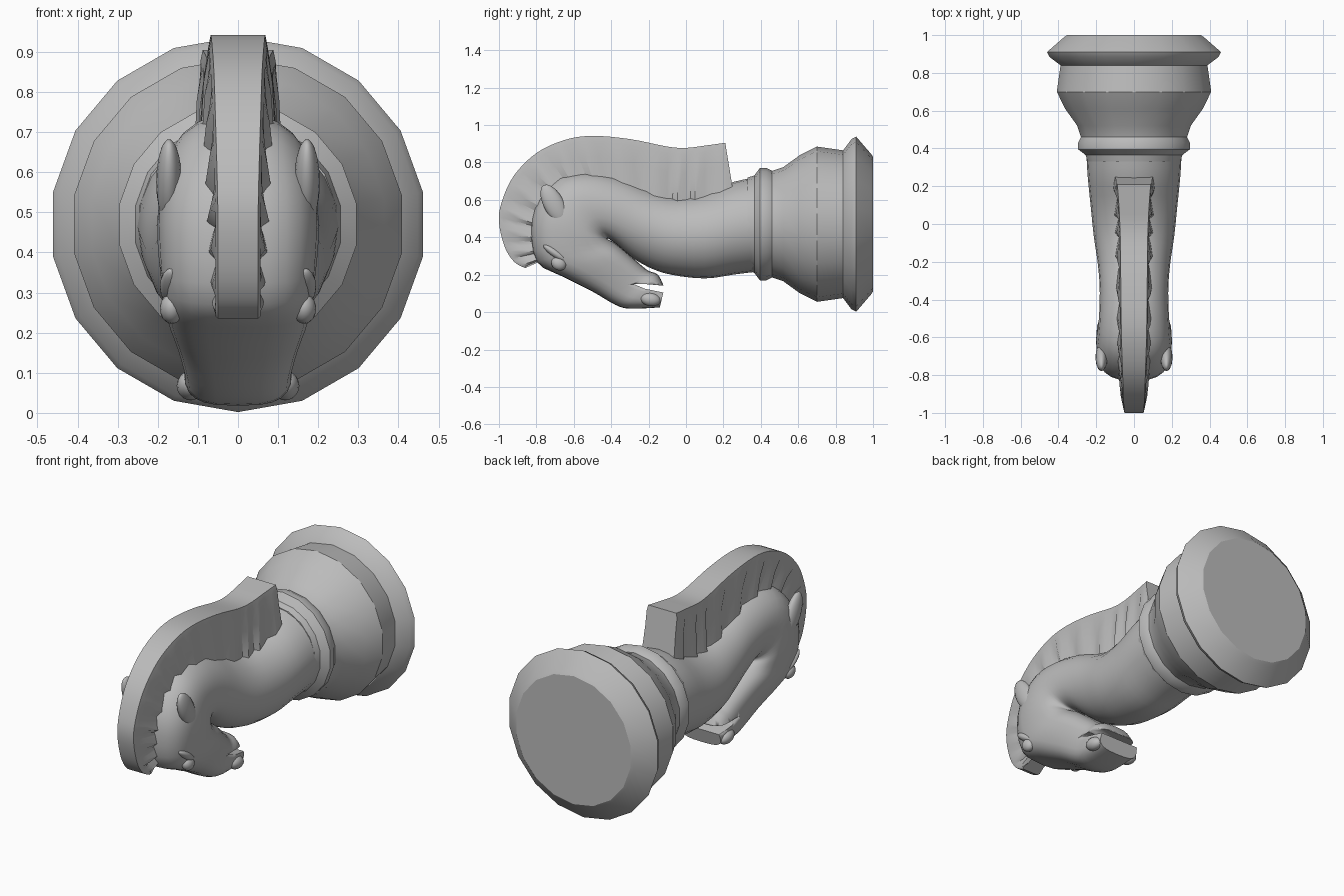
import bpy, bmesh, math
from mathutils import Vector

cube = bpy.data.objects.get("Cube")
if cube:
    bpy.data.objects.remove(cube)

grey = bpy.data.materials.new("stone grey")
grey.use_nodes = True
grey.diffuse_color = (0.5, 0.5, 0.5, 1)
grey.node_tree.nodes["Principled BSDF"].inputs["Base Color"].default_value = (0.5, 0.5, 0.5, 1)


def finish(name, bm, angle=35):
    bmesh.ops.recalc_face_normals(bm, faces=bm.faces)
    mesh = bpy.data.meshes.new(name)
    bm.to_mesh(mesh)
    bm.free()
    mesh.materials.append(grey)
    ob = bpy.data.objects.new(name, mesh)
    bpy.context.collection.objects.link(ob)
    bpy.ops.object.select_all(action='DESELECT')
    ob.select_set(True)
    bpy.context.view_layer.objects.active = ob
    bpy.ops.object.shade_smooth_by_angle(angle=math.radians(angle))
    return ob


def loft(name, rings, angle=35):
    """Bridge closed rings of points and cap both ends."""
    bm = bmesh.new()
    rows = [[bm.verts.new(p) for p in r] for r in rings]
    n = len(rows[0])
    for a, b in zip(rows, rows[1:]):
        for i in range(n):
            j = (i + 1) % n
            bm.faces.new((a[i], a[j], b[j], b[i]))
    bm.faces.new(rows[0])
    bm.faces.new(rows[-1])
    return finish(name, bm, angle)


def refine(rows, steps):
    """Catmull-Rom interpolation through rows of numbers."""
    out = []
    for k in range(len(rows) - 1):
        p = [rows[max(0, min(len(rows) - 1, k + d))] for d in (-1, 0, 1, 2)]
        for s in range(steps):
            t = s / steps
            out.append([0.5 * (2 * b + (c - a) * t + (2 * a - 5 * b + 4 * c - d) * t * t
                               + (3 * b - a - 3 * c + d) * t ** 3)
                        for a, b, c, d in zip(*p)])
    out.append(list(rows[-1]))
    return out


# Turned base: (y, radius), lying along y
profile = [(1, .36), (.99, .375), (.91, .468), (.885, .455), (.84, .395), (.7, .415), (.61, .37),
           (.52, .305), (.46, .285), (.43, .30), (.395, .30), (.365, .26), (.33, .25)]
SIDES = 18
loft("base", [[(r * math.sin(math.tau * i / SIDES), y, .47 - r * math.cos(math.tau * i / SIDES))
               for i in range(SIDES)] for y, r in profile], 30)

# Neck and head: outer y z, inner y z, half width, squareness
body = [(.37, .72, .37, .215, .252, 2), (.25, .695, .25, .20, .245, 2), (.1, .64, .1, .18, .23, 2),
        (-.05, .62, -.08, .20, .213, 2), (-.2, .66, -.2, .24, .193, 2), (-.35, .72, -.3, .30, .182, 2.1),
        (-.52, .75, -.37, .36, .183, 2.2), (-.68, .72, -.41, .39, .19, 2.4), (-.79, .6, -.42, .39, .2, 2.6),
        (-.83, .45, -.41, .385, .2, 2.8), (-.80, .27, -.38, .37, .19, 2.9), (-.66, .19, -.33, .33, .18, 3),
        (-.5, .11, -.25, .26, .152, 3), (-.38, .04, -.2, .22, .135, 3), (-.3, .018, -.15, .2, .135, 3),
        (-.14, .025, -.115, .13, .125, 3)]


def oval(oy, oz, iy, iz, w, e, n=24):
    o, i = Vector((0, oy, oz)), Vector((0, iy, iz))
    pts = []
    for k in range(n):
        c, s = math.cos(math.tau * k / n), math.sin(math.tau * k / n)
        x = math.copysign(abs(s) ** (2 / e), s) * w
        h = math.copysign(abs(c) ** (2 / e), c)
        pts.append((o + i) / 2 + (o - i) / 2 * h + Vector((x, 0, 0)))
    return pts


head = loft("neck_and_head", [oval(*r) for r in refine(body, 3)], 50)

# Mouth cut
mouth = [(-.28, .15), (-.22, .125), (-.05, .09), (-.05, .135), (-.22, .15)]
cutter = loft("mouth_cutter", [[(x, y, z) for y, z in mouth] for x in (-.3, .3)])
cutter.hide_render = True
cut = head.modifiers.new("mouth", 'BOOLEAN')
cut.operation = 'DIFFERENCE'
cut.object = cutter
bpy.context.view_layer.objects.active = head
bpy.ops.object.select_all(action='DESELECT')
head.select_set(True)
bpy.ops.object.modifier_apply(modifier="mouth")
bpy.data.objects.remove(cutter)

# Mane: outer y z, inner y z, outer half width, inner half width
mane = [(.21, .905, .25, .66, .088, .1), (.1, .89, .1, .6, .08, .095), (0, .878, 0, .58, .075, .09),
        (-.1, .885, -.1, .58, .072, .088), (-.3, .925, -.25, .64, .07, .085),
        (-.5, .942, -.42, .68, .068, .082), (-.65, .92, -.55, .69, .065, .08),
        (-.8, .85, -.65, .66, .06, .078), (-.92, .73, -.72, .6, .056, .075),
        (-.985, .59, -.78, .5, .052, .07), (-1, .48, -.8, .44, .05, .065),
        (-.97, .35, -.79, .36, .05, .06), (-.92, .27, -.77, .31, .05, .055), (-.86, .235, -.76, .28, .05, .05)]
rings = []
for k, (oy, oz, iy, iz, wo, wi) in enumerate(refine(mane, 4)):
    tuft = (.0, .006, .012, -.008)[k % 4]       # saw-tooth locks of hair
    o, i = Vector((0, oy, oz)), Vector((0, iy, iz))
    half = [(0, wo), (.12, wo + .006), (.45, (wo + wi) / 2 + tuft), (1, wi + tuft)]
    rings.append([o.lerp(i, t) + Vector((w, 0, 0)) for t, w in half]
                 + [o.lerp(i, t) - Vector((w, 0, 0)) for t, w in reversed(half)])
loft("mane", rings, 40)


def blob(name, centre, size, tilt):
    """Mirrored pair of stretched balls, tilted about x."""
    for side, s in (("left", 1), ("right", -1)):
        bm = bmesh.new()
        bmesh.ops.create_uvsphere(bm, u_segments=16, v_segments=10, radius=1)
        ob = finish(side + "_" + name, bm, 60)
        ob.location = (s * centre[0], centre[1], centre[2])
        ob.scale = size
        ob.rotation_euler = (math.radians(tilt), 0, 0)


blob("ear", (.172, -.705, .575), (.032, .055, .118), 28)
blob("brow", (.165, -.70, .315), (.03, .075, .022), -35)
blob("eye", (.165, -.68, .26), (.03, .042, .036), -30)
blob("nostril", (.118, -.19, .068), (.035, .055, .036), -10)
